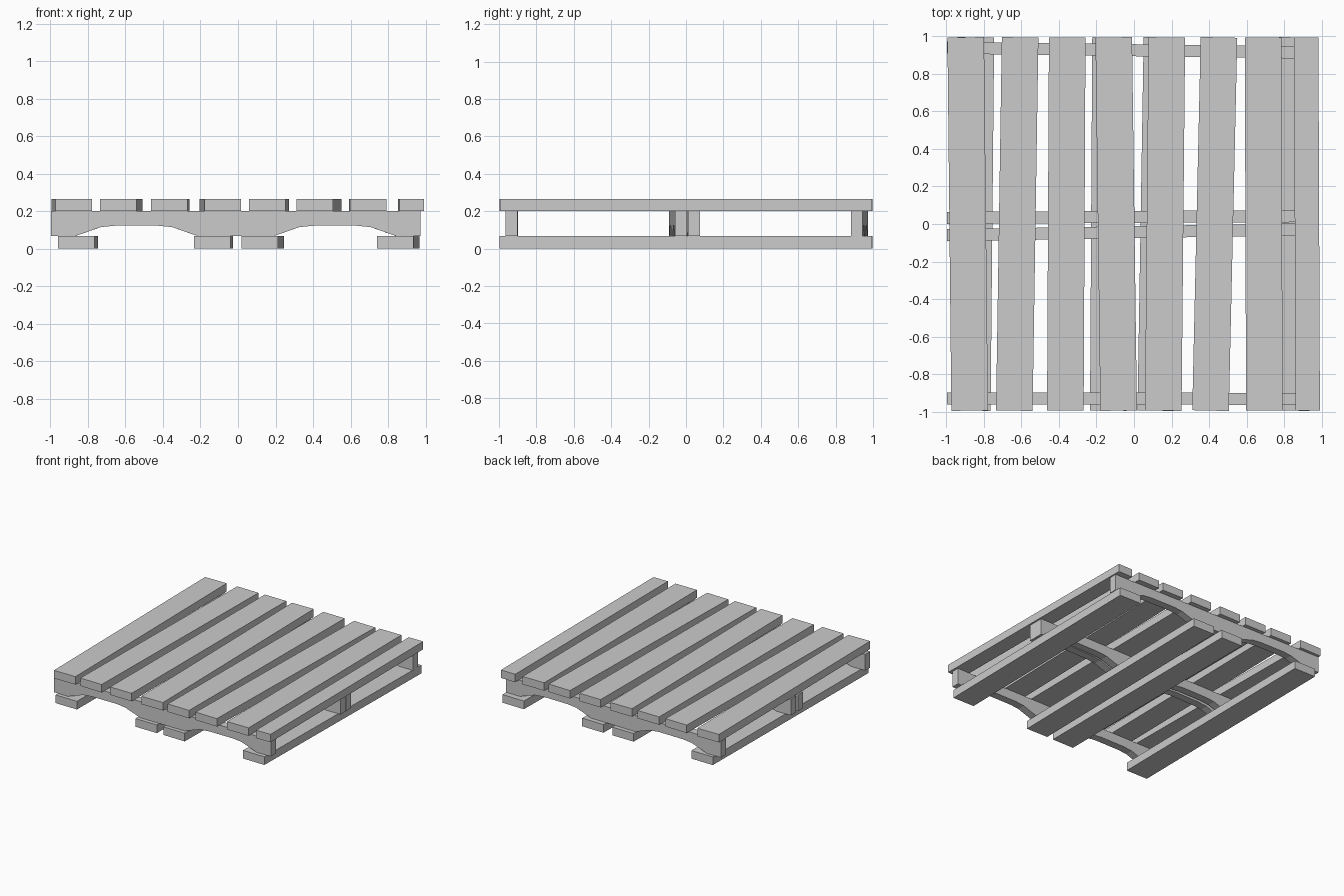
import bpy, bmesh, math

if "Cube" in bpy.data.objects:
    bpy.data.objects.remove(bpy.data.objects["Cube"])


def prism(name, profile, depth, location, angle):
    """Extrude an xz profile along y (centred), then turn it about z."""
    bm = bmesh.new()
    front = bm.faces.new([bm.verts.new((x, -depth / 2, z)) for x, z in profile])
    out = bmesh.ops.extrude_face_region(bm, geom=[front])
    moved = [v for v in out["geom"] if isinstance(v, bmesh.types.BMVert)]
    bmesh.ops.translate(bm, verts=moved, vec=(0, depth, 0))
    bmesh.ops.recalc_face_normals(bm, faces=bm.faces)
    mesh = bpy.data.meshes.new(name)
    bm.to_mesh(mesh)
    bm.free()
    obj = bpy.data.objects.new(name, mesh)
    obj.location = location
    obj.rotation_euler.z = angle
    bpy.context.collection.objects.link(obj)


def slat(name, x_front, x_back, width, z0, z1):
    """Board running front to back, slightly skewed."""
    w = width / 2
    prism(name, [(-w, z0), (w, z0), (w, z1), (-w, z1)], 1.99,
          ((x_front + x_back) / 2, 0, 0), -math.atan2(x_back - x_front, 1.99))


# Top deck: centre x at the front and back ends, width
top = [(-0.876, -0.897, 0.195), (-0.638, -0.607, 0.195), (-0.366, -0.356, 0.195),
       (-0.082, -0.108, 0.195), (0.156, 0.175, 0.195), (0.408, 0.453, 0.195),
       (0.695, 0.688, 0.195), (0.926, 0.918, 0.13)]
for i, (a, b, w) in enumerate(top):
    slat(f"top_slat_{i + 1}", a, b, w, 0.2, 0.265)

# Bottom deck
bottom = [(-0.862, -0.843), (-0.137, -0.125), (0.116, 0.149), (0.839, 0.871)]
for i, (a, b) in enumerate(bottom):
    slat(f"bottom_slat_{i + 1}", a, b, 0.195, 0, 0.067)

# Stringer profile with two arched fork notches
HALF, NOTCH = 0.985, 0.529
notch = [(-0.327, 0.067), (-0.19, 0.115), (-0.11, 0.123),
         (0.11, 0.123), (0.19, 0.115), (0.327, 0.067)]
profile = [(-HALF, 0.2), (-HALF, 0.067)]
for centre in (-NOTCH, NOTCH):
    profile += [(centre + x, z) for x, z in notch]
profile += [(HALF, 0.067), (HALF, 0.2)]

# Stringers: centre y at the left and right ends
for name, a, b in [("front_stringer", -0.93, -0.932),
                   ("middle_stringer_front", -0.06, -0.027),
                   ("middle_stringer_back", 0.033, 0.042),
                   ("back_stringer", 0.94, 0.913)]:
    prism(name, profile, 0.064, (-0.012, (a + b) / 2, 0), math.atan2(b - a, 2 * HALF))
